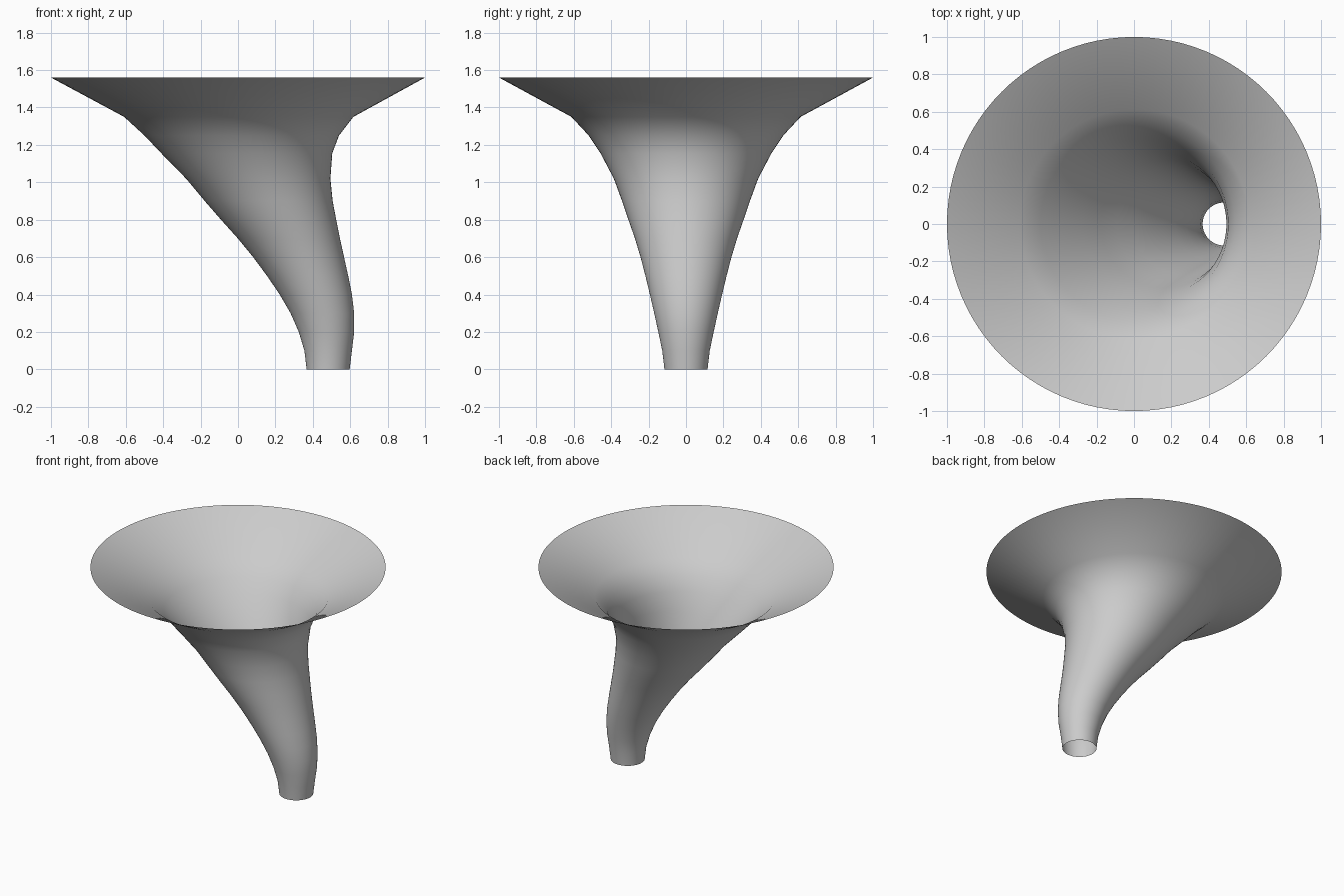
import bpy, bmesh
from math import sin, cos, pi

if "Cube" in bpy.data.objects:
    bpy.data.objects.remove(bpy.data.objects["Cube"])

SIDES = 96
# Horizontal rings of the funnel: height, centre x, radius
RINGS = [
    (0.00, 0.482, 0.115), (0.10, 0.482, 0.127), (0.20, 0.473, 0.148),
    (0.30, 0.451, 0.170), (0.40, 0.416, 0.193), (0.50, 0.372, 0.217),
    (0.60, 0.324, 0.243), (0.70, 0.272, 0.273), (0.80, 0.217, 0.308),
    (0.90, 0.164, 0.342), (1.02, 0.108, 0.386), (1.155, 0.047, 0.457),
    (1.25, 0.020, 0.520), (1.35, 0.004, 0.613), (1.56, 0.000, 1.000),
]

# Open, single-walled funnel lofted through the rings
bm = bmesh.new()
loops = [[bm.verts.new((cx + r * cos(2 * pi * i / SIDES), r * sin(2 * pi * i / SIDES), z))
          for i in range(SIDES)] for z, cx, r in RINGS]
for low, high in zip(loops, loops[1:]):
    for i in range(SIDES):
        j = (i + 1) % SIDES
        bm.faces.new((low[i], low[j], high[j], high[i])).smooth = True

mesh = bpy.data.meshes.new("curved_funnel")
bm.to_mesh(mesh)
bm.free()
funnel = bpy.data.objects.new("curved_funnel", mesh)
bpy.context.collection.objects.link(funnel)
